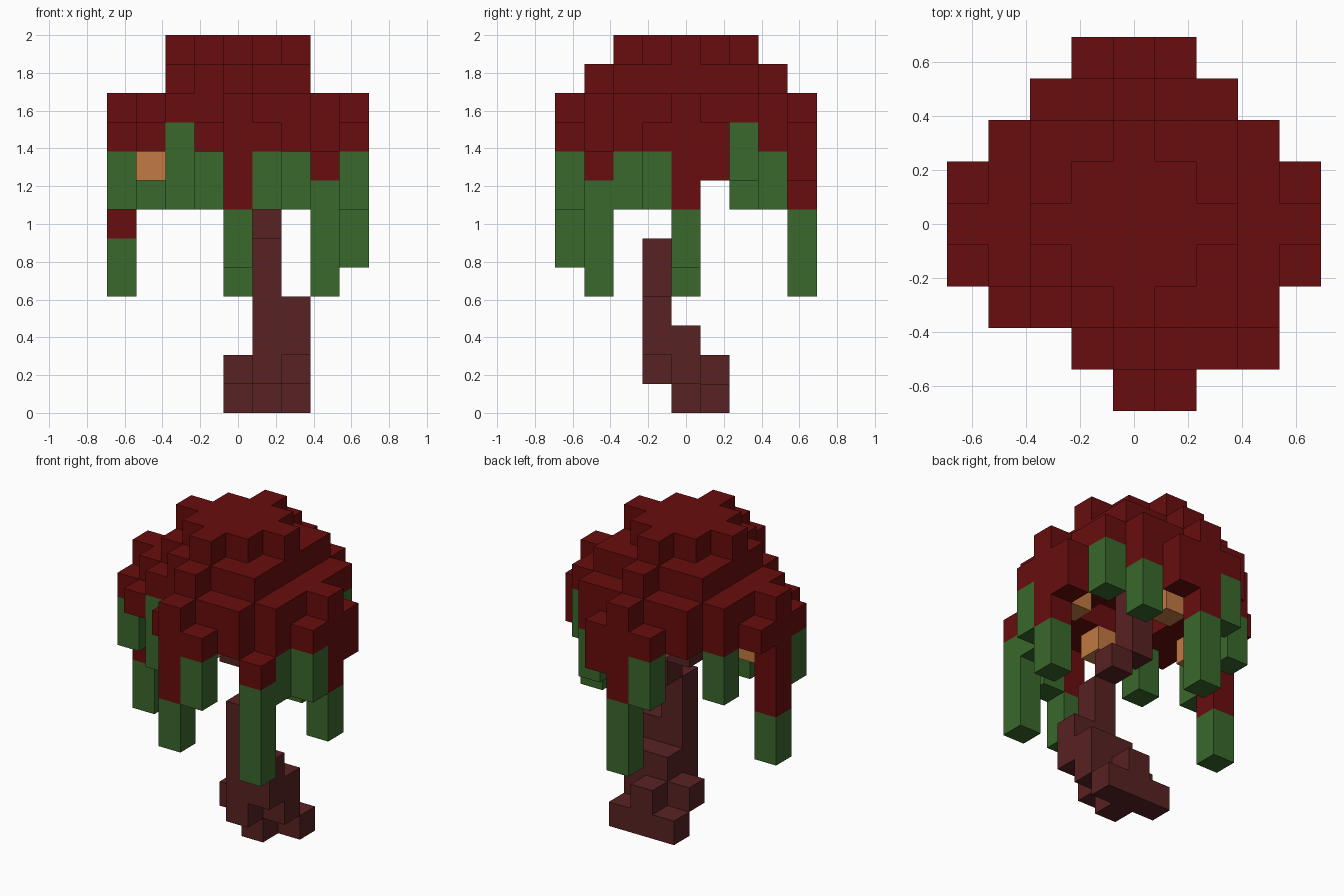
import bpy
import bmesh
from mathutils import Vector

cube = bpy.data.objects.get("Cube")
if cube:
    bpy.data.objects.remove(cube, do_unlink=True)

V = 2 / 13  # edge of one block


def material(name, rgb):
    m = bpy.data.materials.new(name)
    m.use_nodes = True
    m.diffuse_color = (*rgb, 1)
    bsdf = next(n for n in m.node_tree.nodes if n.type == 'BSDF_PRINCIPLED')
    bsdf.inputs["Base Color"].default_value = (*rgb, 1)
    bsdf.inputs["Roughness"].default_value = 0.9
    return m


RED = material("dark_red_leaf", (0.14, 0.004, 0.004))
GREEN = material("vine_green", (0.042, 0.138, 0.026))
BARK = material("brown_bark", (0.098, 0.016, 0.016))
ORANGE = material("orange_fruit", (0.54, 0.195, 0.054))


def blocks(name, cells, mat):
    """One mesh from grid cells, keeping only the outer faces."""
    cells = set(cells)
    bm = bmesh.new()
    for cell in cells:
        c = Vector(cell)
        for axis in range(3):
            for sign in (-1, 1):
                n = Vector((0, 0, 0))
                n[axis] = sign
                if tuple(int(i) for i in c + n) in cells:
                    continue
                u, w = Vector((0, 0, 0)), Vector((0, 0, 0))
                u[(axis + 1) % 3] = 0.5
                w[(axis + 2) % 3] = 0.5 * sign
                mid = c + n / 2 + Vector((0, 0, 0.5))
                corners = (mid - u - w, mid + u - w, mid + u + w, mid - u + w)
                bm.faces.new([bm.verts.new(p * V) for p in corners])
    bmesh.ops.remove_doubles(bm, verts=bm.verts, dist=V / 100)
    me = bpy.data.meshes.new(name)
    bm.to_mesh(me)
    bm.free()
    me.materials.append(mat)
    ob = bpy.data.objects.new(name, me)
    bpy.context.collection.objects.link(ob)
    return ob


def layer(z, rows):
    """Cells of one level from rows of y: (first x, last x)."""
    return {(x, y, z) for y, (a, b) in rows.items() for x in range(a, b + 1)}


def column(x, y, low, high):
    return {(x, y, z) for z in range(low, high + 1)}


# Canopy: a stepped dome that is hollow underneath
rim = layer(9, {4: (-1, 1), 3: (-2, 2), 2: (-3, 3), 1: (-4, 4), 0: (-4, 4),
                -1: (-4, 4), -2: (-3, 3), -3: (-1, 2), -4: (0, 1)})
rim -= layer(9, {y: (-1, 1) for y in (-1, 0, 1)})
rim -= {(-2, -2, 9), (3, 2, 9)}
canopy = rim
canopy |= layer(10, {4: (0, 0), 3: (-2, 2), 2: (-3, 3), 1: (-3, 3), 0: (-4, 4),
                     -1: (-3, 3), -2: (-2, 3), -3: (0, 2), -4: (0, 0)})
canopy |= layer(11, {3: (0, 0), 2: (-2, 2), 1: (-2, 2), 0: (-2, 2),
                     -1: (-2, 2), -2: (-1, 2), -3: (0, 0)})
canopy |= layer(12, {2: (0, 0), 1: (-1, 1), 0: (-2, 2), -1: (-1, 1), -2: (0, 0)})

# Red leaf tips drooping from the rim
for x, y, low in ((0, -4, 7), (0, 4, 7), (4, 0, 7), (-4, 0, 6),
                  (4, 1, 8), (1, 4, 8), (3, -3, 8)):
    canopy |= column(x, y, low, 8)
blocks("canopy", canopy, RED)

# Green vines hanging below the leaves: x, y, lowest and highest level
vines = ((0, -4, 5, 6), (0, 4, 4, 6), (4, 0, 5, 6), (-4, 0, 4, 5),
         (3, -3, 4, 7), (1, -4, 7, 8), (-1, 4, 7, 8), (4, -1, 7, 8),
         (-4, -1, 7, 8), (3, -2, 7, 8), (-3, 2, 7, 8), (2, 3, 7, 8),
         (-2, -2, 7, 9), (3, 2, 8, 9))
for i, vine in enumerate(vines):
    blocks(f"vine_{i + 1}", column(*vine), GREEN)

# Fruit under the dome
for i, (x, y) in enumerate(((3, 0), (-3, 0), (0, 2), (0, -2))):
    blocks(f"fruit_{i + 1}", {(x, y, 8)}, ORANGE)

# Crooked trunk with a spreading foot
trunk = layer(0, {1: (0, 2), 0: (1, 1)})
trunk |= layer(1, {1: (1, 1), 0: (0, 2), -1: (1, 1)})
trunk |= layer(2, {0: (1, 2), -1: (1, 2)})
trunk |= layer(3, {-1: (1, 2)})
trunk |= column(1, -1, 4, 5) | column(1, 0, 6, 6) | column(0, 0, 7, 9)
blocks("trunk", trunk, BARK)
